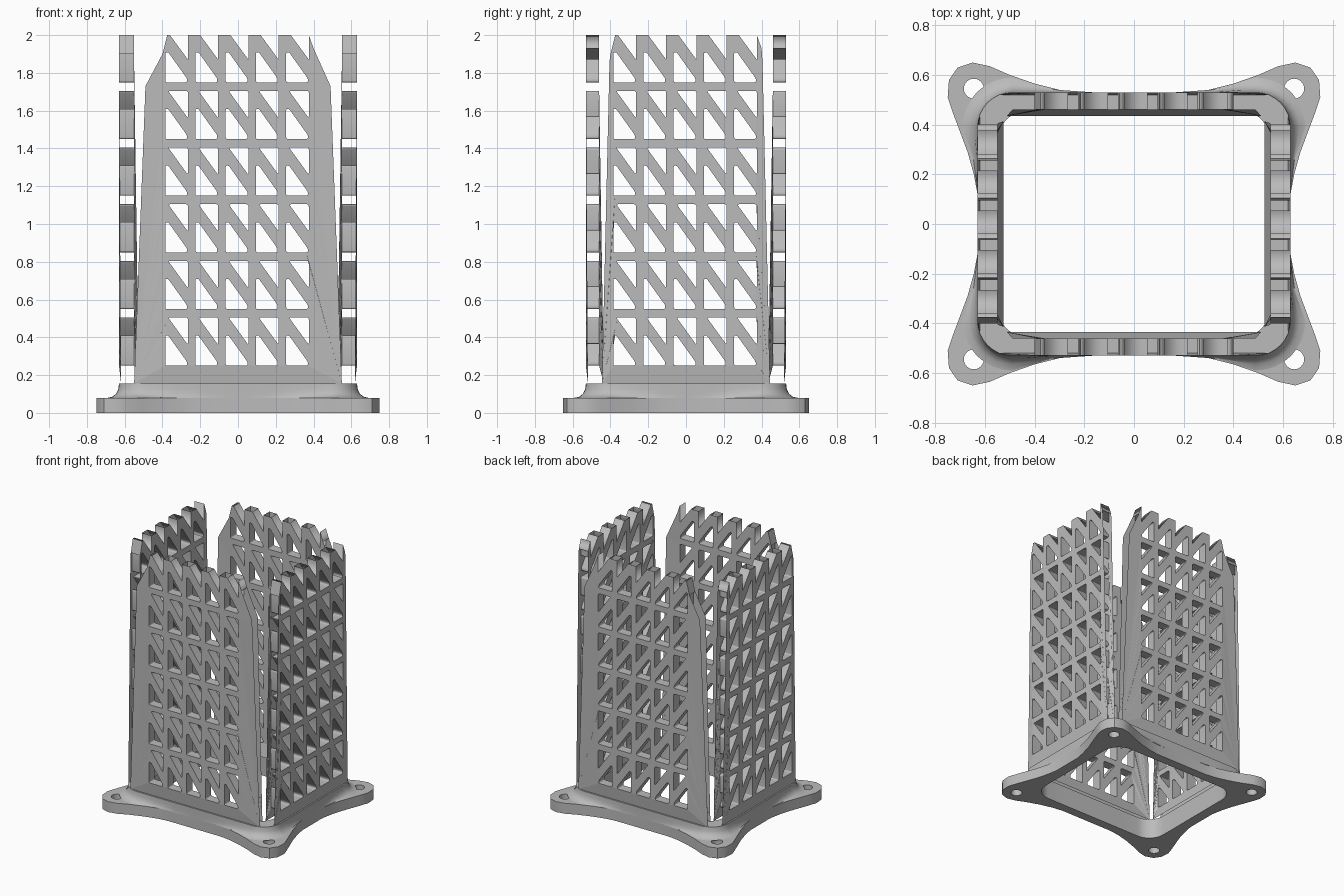
import bpy, bmesh, math
from mathutils import Vector, Matrix

cube = bpy.data.objects.get("Cube")
if cube:
    bpy.data.objects.remove(cube, do_unlink=True)

grey = bpy.data.materials.new("plain grey")
grey.use_nodes = True
grey.diffuse_color = (0.5, 0.5, 0.5, 1)
grey.node_tree.nodes["Principled BSDF"].inputs["Base Color"].default_value = (0.5, 0.5, 0.5, 1)

# Main sizes
OUT_X, OUT_Y, IN_X, IN_Y = 0.63, 0.53, 0.55, 0.46
RADIUS = 0.14
FLANGE_TOP, COLLAR_TOP, TOP = 0.08, 0.155, 2.0
COLS, ROWS, PITCH_U, PITCH_Z = 5, 6, 0.16, 0.3


def add_object(name, mesh):
    ob = bpy.data.objects.new(name, mesh)
    bpy.context.collection.objects.link(ob)
    mesh.materials.clear()
    mesh.materials.append(grey)
    return ob


def plate(loops, thickness):
    """Mesh of a flat plate from an outline and its holes."""
    curve = bpy.data.curves.new("plate_curve", "CURVE")
    curve.dimensions = "2D"
    curve.fill_mode = "BOTH"
    curve.extrude = thickness / 2
    for loop in loops:
        spline = curve.splines.new("POLY")
        spline.points.add(len(loop) - 1)
        for point, (u, v) in zip(spline.points, loop):
            point.co = (u, v, 0, 1)
        spline.use_cyclic_u = True
    temp = bpy.data.objects.new("plate_temp", curve)
    bpy.context.collection.objects.link(temp)
    graph = bpy.context.evaluated_depsgraph_get()
    mesh = bpy.data.meshes.new_from_object(temp.evaluated_get(graph))
    bpy.data.objects.remove(temp)
    bpy.data.curves.remove(curve)
    bm = bmesh.new()
    bm.from_mesh(mesh)
    bmesh.ops.remove_doubles(bm, verts=bm.verts, dist=0.0001)
    bmesh.ops.recalc_face_normals(bm, faces=bm.faces)
    return mesh, bm


def rounded(points, r, steps=3):
    """Round the corners of a polygon."""
    result = []
    for i, p in enumerate(points):
        p = Vector(p)
        a = p + (Vector(points[i - 1]) - p).normalized() * r
        b = p + (Vector(points[(i + 1) % len(points)]) - p).normalized() * r
        for s in range(steps + 1):
            t = s / steps
            result.append(a * (1 - t) ** 2 + p * 2 * t * (1 - t) + b * t * t)
    return result


# Lattice wall panels: open skins with triangular tunnels
def wall_panel(name, bottom, shoulder, shoulder_z, half, depth, angle, outer_sign):
    outline = [(-bottom, COLLAR_TOP), (-shoulder, shoulder_z), (-0.4, 1.9), (-0.375, TOP)]
    holes = []
    for c in range(COLS):
        u = -0.385 + c * PITCH_U
        outline += [(u + 0.025, TOP), (u + 0.12, 1.87), (u + 0.12, TOP)]
        for r in range(ROWS):
            z = 0.25 + r * PITCH_Z
            holes.append(rounded([(u, z), (u + 0.115, z), (u + 0.115, z + 0.02),
                                  (u + 0.015, z + 0.16), (u, z + 0.16)], 0.009))
            if r < ROWS - 1:
                holes.append(rounded([(u + 0.015, z + 0.255), (u + 0.12, z + 0.255),
                                      (u + 0.12, z + 0.11)], 0.012))
    outline += [(0.4, 1.93), (shoulder, shoulder_z), (bottom, COLLAR_TOP)]
    mesh, bm = plate([outline] + holes, depth)

    # Leave the cut edges of the panel open
    def on_rim(f):
        c = f.calc_center_median()
        return abs(f.normal.z) < 0.5 and (abs(c.x) > 0.39 or c.y > 1.995 or c.y < 0.2)
    bmesh.ops.delete(bm, geom=[f for f in bm.faces if on_rim(f)], context="FACES")

    # Bend the lower tips into the rounded corners
    for v in bm.verts:
        if abs(v.co.x) > bottom - 0.01:
            if v.co.z > 0:
                v.co.z -= 0.011
            else:
                v.co.x *= 0.93
                v.co.z -= 0.025
    stand = Matrix.Rotation(math.pi / 2, 4, "X")
    place = Matrix.Translation((0, -(half - depth / 2), 0))
    # Keep the holes of opposite walls aligned
    if outer_sign < 0:
        bm.transform(Matrix.Scale(-1, 4, (0, 0, 1)))
        bmesh.ops.reverse_faces(bm, faces=bm.faces)
        place = Matrix.Translation((0, half - depth / 2, 0))
    bm.transform(Matrix.Rotation(angle, 4, "Z") @ place @ stand)
    bm.to_mesh(mesh)
    bm.free()
    add_object(name, mesh)


for sign, front, side in ((1, "front_wall", "left_wall"), (-1, "back_wall", "right_wall")):
    wall_panel(front, 0.55, 0.49, 1.73, OUT_Y, OUT_Y - IN_Y, 0, sign)
    wall_panel(side, 0.445, 0.405, 1.86, OUT_X, OUT_X - IN_X, math.pi / 2, sign)


# Flange with four ears and screw holes
def rounded_rect(hx, hy, r, arc=8, straight=6):
    """Points and outward normals around a rounded rectangle."""
    pts = []
    corners = [(1, 1), (-1, 1), (-1, -1), (1, -1)]
    for i, (sx, sy) in enumerate(corners):
        centre = Vector((sx * (hx - r), sy * (hy - r)))
        for s in range(arc + 1):
            a = math.pi / 2 * (i + s / arc)
            n = Vector((math.cos(a), math.sin(a)))
            pts.append((centre + n * r, n))
        nx, ny = corners[(i + 1) % 4]
        start = pts[-1][0]
        end = Vector((nx * (hx - r), ny * (hy - r))) + n * r
        for s in range(1, straight):
            pts.append((start.lerp(end, s / straight), n))
    return pts


ear = [(0.63, 0.12), (0.645, 0.2), (0.67, 0.29), (0.7, 0.37), (0.73, 0.45), (0.75, 0.51),
       (0.745, 0.58), (0.71, 0.63), (0.65, 0.65), (0.58, 0.635), (0.5, 0.6), (0.4, 0.565),
       (0.3, 0.54), (0.22, 0.53)]
outline = []
for sx, sy in ((1, 1), (-1, 1), (-1, -1), (1, -1)):
    quarter = [(sx * x, sy * y) for x, y in ear]
    outline += quarter if sx * sy > 0 else quarter[::-1]
loops = [outline, [p for p, n in rounded_rect(IN_X, IN_Y, 0.13)]]
for sx in (-1, 1):
    for sy in (-1, 1):
        loops.append([(sx * 0.645 + 0.04 * math.cos(k * math.pi / 12),
                       sy * 0.545 + 0.04 * math.sin(k * math.pi / 12)) for k in range(24)])
mesh, bm = plate(loops, FLANGE_TOP)
bm.transform(Matrix.Translation((0, 0, FLANGE_TOP / 2)))
bm.to_mesh(mesh)
bm.free()
flange = add_object("flange", mesh)


# Collar that blends the flange into the walls
def flare(p, n):
    if abs(n.x) > 0.99:
        return max(0, min(1, (abs(p.y) - 0.12) / 0.27)) ** 2
    if abs(n.y) > 0.99:
        return max(0, min(1, (abs(p.x) - 0.2) / 0.29)) ** 2
    return 1


bm = bmesh.new()
outer = rounded_rect(OUT_X, OUT_Y, RADIUS)
inner = rounded_rect(IN_X, IN_Y, 0.13)
rings = []
for offset, z in ((0.06, FLANGE_TOP), (0.035, 0.086), (0.015, 0.102), (0.004, 0.125),
                  (0, COLLAR_TOP)):
    rings.append([bm.verts.new((*(p + n * offset * flare(p, n)), z)) for p, n in outer])
for z in (COLLAR_TOP, FLANGE_TOP):
    rings.append([bm.verts.new((*p, z)) for p, n in inner])
for low, high in zip(rings, rings[1:]):
    for i in range(len(low)):
        bm.faces.new((low[i - 1], low[i], high[i], high[i - 1]))
bmesh.ops.recalc_face_normals(bm, faces=bm.faces)
mesh = bpy.data.meshes.new("collar")
bm.to_mesh(mesh)
bm.free()
collar = add_object("collar", mesh)

# Smooth the curved base parts, keep their edges sharp
bpy.ops.object.select_all(action="DESELECT")
for ob in (flange, collar):
    ob.select_set(True)
bpy.context.view_layer.objects.active = collar
bpy.ops.object.shade_smooth_by_angle(angle=math.radians(35))
